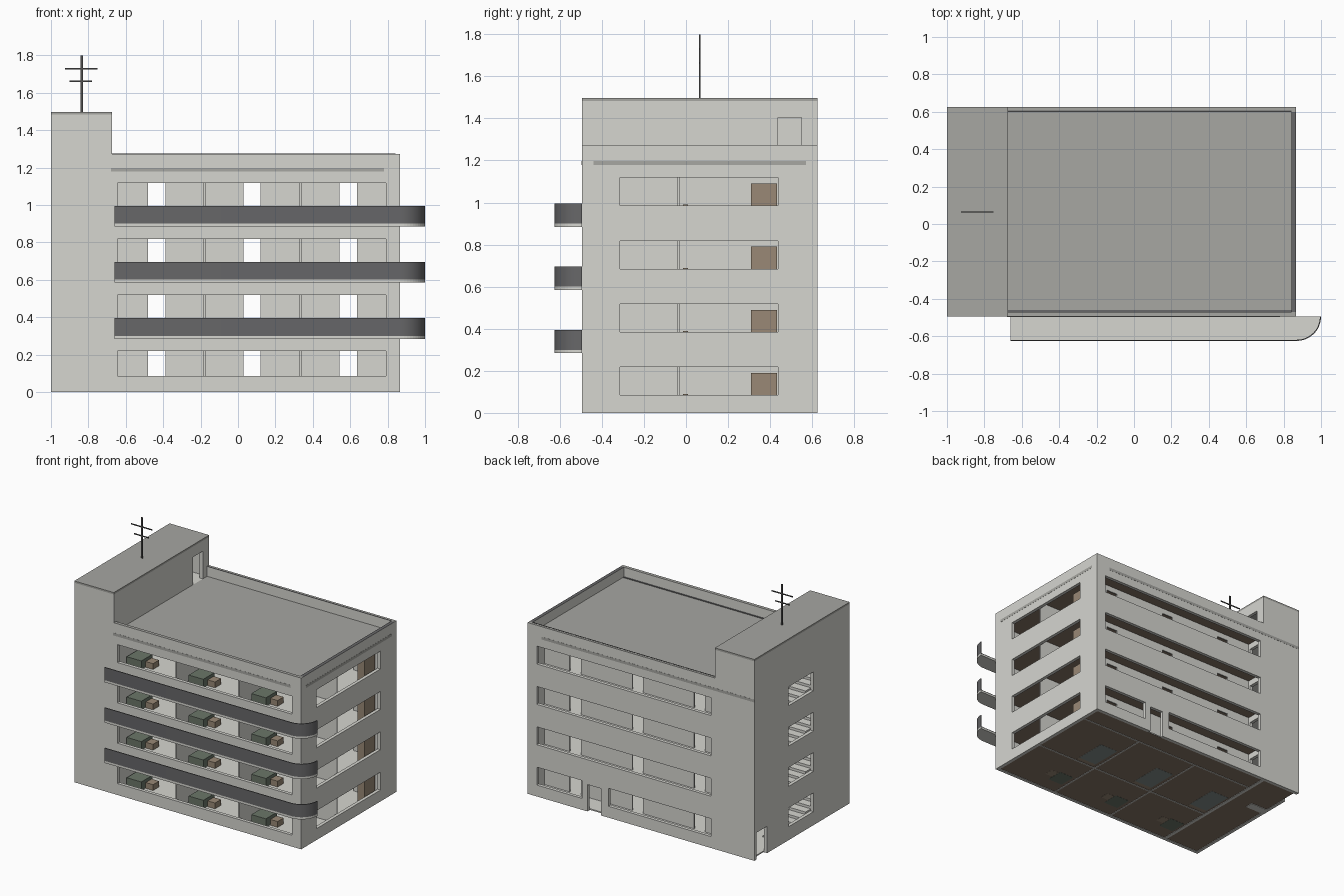
import bpy, bmesh, math

cube = bpy.data.objects.get("Cube")
if cube:
    bpy.data.objects.remove(cube)


def material(name, r, g, b):
    m = bpy.data.materials.new(name)
    m.use_nodes = True
    m.diffuse_color = (r, g, b, 1)
    m.node_tree.nodes["Principled BSDF"].inputs["Base Color"].default_value = (r, g, b, 1)
    return m


WALL = material("pale concrete", .67, .67, .63)
ROOF = material("grey roofing", .385, .385, .36)
RAIL = material("dark grey railing", .135, .135, .14)
UNDER = material("brown underside", .24, .18, .135)
WOOD = material("brown wood", .32, .25, .18)
GREEN = material("green fabric", .145, .18, .14)
BED = material("blue green bedding", .23, .27, .255)
METAL = material("dark metal", .08, .08, .08)


def finish(name, bm, *mats):
    bmesh.ops.recalc_face_normals(bm, faces=bm.faces)
    me = bpy.data.meshes.new(name)
    bm.to_mesh(me)
    bm.free()
    for m in mats:
        me.materials.append(m)
    ob = bpy.data.objects.new(name, me)
    bpy.context.collection.objects.link(ob)
    return ob


def boxes(name, mat, items):
    """One object from boxes given as x0, x1, y0, y1, z0, z1."""
    bm = bmesh.new()
    for x0, x1, y0, y1, z0, z1 in items:
        vs = bmesh.ops.create_cube(bm, size=1)["verts"]
        for v in vs:
            v.co = (x1 if v.co.x > 0 else x0, y1 if v.co.y > 0 else y0,
                    z1 if v.co.z > 0 else z0)
    return finish(name, bm, mat)


def extrude(bm, faces, offset):
    new = bmesh.ops.extrude_face_region(bm, geom=faces)["geom"]
    bmesh.ops.translate(bm, vec=offset, verts=[g for g in new if isinstance(g, bmesh.types.BMVert)])


def wall(name, axis, at, thick, u0, u1, z0, z1, holes, coping=ROOF):
    """Upright plate across an axis with rectangular holes (u0, u1, z0, z1)."""
    us = sorted({u0, u1} | {c for h in holes for c in h[:2] if u0 < c < u1})
    zs = sorted({z0, z1} | {c for h in holes for c in h[2:] if z0 < c < z1})
    bm = bmesh.new()
    for a, b in zip(us, us[1:]):
        for c, d in zip(zs, zs[1:]):
            mu, mz = (a + b) / 2, (c + d) / 2
            if any(h[0] < mu < h[1] and h[2] < mz < h[3] for h in holes):
                continue
            corners = [(a, c), (b, c), (b, d), (a, d)]
            bm.faces.new([bm.verts.new((at, u, z) if axis == "x" else (u, at, z))
                          for u, z in corners])
    bmesh.ops.remove_doubles(bm, verts=bm.verts, dist=1e-5)
    extrude(bm, bm.faces[:], (thick, 0, 0) if axis == "x" else (0, thick, 0))
    bmesh.ops.recalc_face_normals(bm, faces=bm.faces)
    bmesh.ops.dissolve_limit(bm, angle_limit=.01, verts=bm.verts, edges=bm.edges)
    # Parapet tops take the coping colour
    for f in bm.faces:
        f.material_index = int(f.normal.z > .5 and f.calc_center_median().z > 1.25)
    return finish(name, bm, WALL, coping)


def prism(name, points, z0, z1, mat):
    bm = bmesh.new()
    face = bm.faces.new([bm.verts.new((x, y, z0)) for x, y in points])
    extrude(bm, [face], (0, 0, z1 - z0))
    return finish(name, bm, mat)


# Main sizes
W, E, S, N = -1.0, .866, -.495, .625
T, TOWER, TOP, CAP = .025, -.675, 1.273, 1.483
PITCH = .3
LEVELS = [PITCH * k for k in range(4)]
UNITS = [-.69, -.18, .335]
DOORS = [(-.48, -.388), (.03, .12), (.542, .635)]


def per_level(u0, u1, z0, z1, levels=LEVELS):
    return [(u0, u1, z + z0, z + z1) for z in levels]


# Outer walls with window bands and the cut beside the tower
step = (TOWER, E, TOP, CAP)
wall("front_wall", "y", S, T, W, E, 0, CAP, [step] + per_level(-.645, .79, .085, .218))
wall("back_wall", "y", N - T, T, W, E, 0, CAP,
     [step, (.42, .79, .085, .218), (.26, .374, 0, .2), (-.645, .2, .085, .218)]
     + per_level(-.645, .79, .085, .218, LEVELS[1:]))
wall("left_wall", "x", E - T, T, S + T, N - T, 0, TOP,
     per_level(-.313, .437, .085, .218), RAIL)
wall("tower_outer_wall", "x", W, T, S + T, N - T, 0, CAP,
     [(.475, .6, 0, .2)] + per_level(-.07, .225, .1, .24))
wall("tower_inner_wall", "x", TOWER - T, T, S + T, N - T, 0, CAP,
     [(.437, .55, 1.2, 1.405)] + per_level(.475, .59, .012, .225))

# Interior walls
doors = [h for d in DOORS for h in per_level(*d, .012, .23)]
for name, y in (("middle_wall", -.04), ("corridor_wall", .45)):
    wall(name, "y", y, .01, TOWER, E - T, 0, 1.19, doors)
boxes("partition_walls", WALL, [(x - .005, x + .005, S + T, .45, 0, 1.19) for x in UNITS[1:]])


# Floors are pale above and brown below
def slab(name, x0, x1, y0, y1, z0, z1, top):
    ob = boxes(name, top, [(x0, x1, y0, y1, z0, z1)])
    ob.data.materials.append(UNDER)
    for p in ob.data.polygons:
        p.material_index = 1 if p.normal.z < -.5 else 0


for z in LEVELS:
    slab("floor", TOWER, E - T, S + T, N - T, max(z - .03, .003), z + .012, WALL)
slab("roof_deck", TOWER, E - T, S + T, N - T, 1.17, 1.2, ROOF)
slab("tower_floor", W + T, TOWER - T, S + T, N - T, .003, .012, WALL)
boxes("tower_roof", ROOF, [(W, TOWER, S, N, CAP, 1.497)])
boxes("roof_gutters", RAIL, [
    (TOWER, E - T, S + T, S + T + .01, 1.2, 1.203),
    (TOWER, E - T, N - T, N - T + .008, TOP, TOP + .001)])

# Stairs with two flights and two landings per storey
treads = []
mid, steps = -.8375, 8
run = .5 / steps
for z in LEVELS:
    for i in range(steps):
        rise = PITCH / 2 / steps
        y = .3 - run * i
        za = z + rise * (i + 1)
        treads.append((W + T, mid, y - run, y, za - .02, za))
        y = -.2 + run * i
        zb = z + PITCH / 2 + rise * (i + 1)
        treads.append((mid, TOWER - T, y, y + run, zb - .02, zb))
    treads.append((W + T, TOWER - T, S + T, -.2, z + .135, z + .15))
    treads.append((W + T, TOWER - T, .3, N - T, z + PITCH - .015, z + PITCH))
boxes("stairs", WALL, treads)

# Furniture repeated in each flat
sofas, tables, beds, heads, wardrobes = [], [], [], [], []
for z in LEVELS:
    b = z + .002
    for u in UNITS:
        sofas.append((u + .03, u + .15, -.365, -.235, b, z + .075))
        tables.append((u + .155, u + .215, -.32, -.25, b, z + .055))
        beds.append((u + .03, u + .18, .01, .25, b, z + .06))
        heads.append((u + .03, u + .18, -.015, .01, b, z + .09))
        wardrobes.append((u + .43, u + .49, .31, .432, z + .004, z + .19))
boxes("sofas", GREEN, sofas)
boxes("tables", WOOD, tables)
boxes("beds", BED, beds)
boxes("headboards", WOOD, heads)
boxes("wardrobes", WOOD, wardrobes)


# Balconies with a rounded end
def edge(inset):
    r = .13 - inset
    arc = [(.87 + r * math.sin(a), S - r * math.cos(a))
           for a in (math.pi / 2 * i / 12 for i in range(13))]
    return [(-.66, S - r)] + arc


for z in LEVELS[1:]:
    prism("balcony_floor", edge(0) + [(-.66, S)], z - .016, z, WALL)
    rail = prism("balcony_railing", edge(0) + edge(.006)[::-1], z, z + .095, RAIL)
    bpy.ops.object.select_all(action="DESELECT")
    rail.select_set(True)
    bpy.context.view_layer.objects.active = rail
    bpy.ops.object.shade_smooth_by_angle(angle=math.radians(30))

# Flush trim bands below the parapet
P = .001
boxes("trim_bands", ROOF, [
    (-.68, .78, S - P, S, 1.178, 1.198),
    (E, E + P, -.44, .57, 1.178, 1.198),
    (W, .75, N, N + P, 1.178, 1.198)])

# Roof aerial
boxes("aerial", METAL, [
    (-.841, -.829, .062, .068, 1.497, 1.8),
    (-.925, -.75, .062, .068, 1.725, 1.732),
    (-.9, -.78, .062, .068, 1.658, 1.665)])
